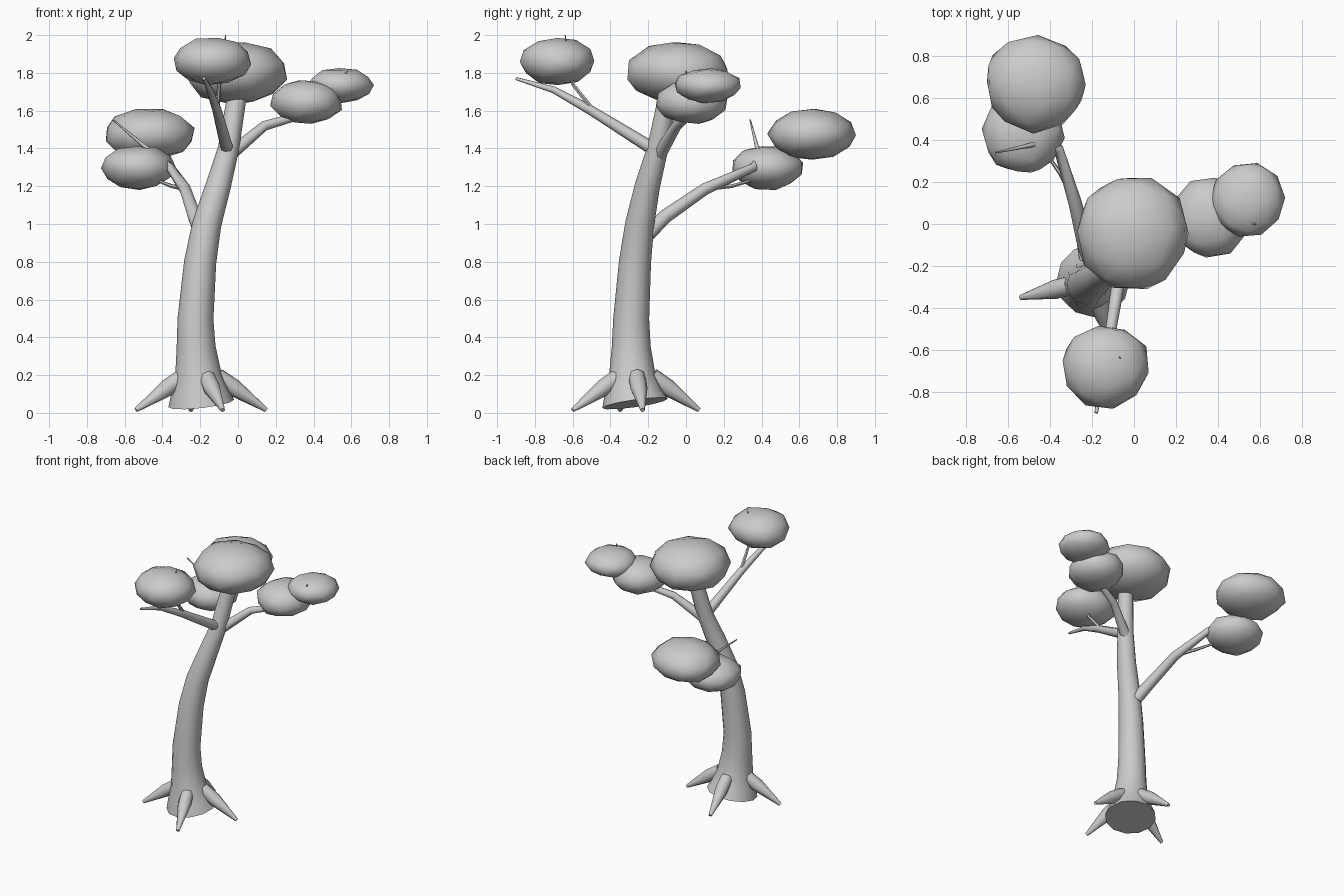
import bpy, bmesh, math, random
from mathutils import Vector, Euler

random.seed(4)
if "Cube" in bpy.data.objects:
    bpy.data.objects.remove(bpy.data.objects["Cube"])

grey = bpy.data.materials.new("plain grey")
grey.use_nodes = True
COLOUR = (0.6, 0.6, 0.6, 1)
grey.diffuse_color = COLOUR
grey.node_tree.nodes["Principled BSDF"].inputs["Base Color"].default_value = COLOUR


def finish(name, bm, sharp=50):
    bmesh.ops.recalc_face_normals(bm, faces=bm.faces)
    mesh = bpy.data.meshes.new(name)
    bm.to_mesh(mesh)
    bm.free()
    mesh.materials.append(grey)
    ob = bpy.data.objects.new(name, mesh)
    bpy.context.collection.objects.link(ob)
    bpy.ops.object.select_all(action='DESELECT')
    ob.select_set(True)
    bpy.context.view_layer.objects.active = ob
    bpy.ops.object.shade_smooth_by_angle(angle=math.radians(sharp))
    return ob


def tube(name, path, sides=8):
    """Tapered limb through (x, y, z, radius) stations."""
    bm = bmesh.new()
    pts = [Vector(p[:3]) for p in path]
    rings = []
    for i, p in enumerate(pts):
        tangent = (pts[min(i + 1, len(pts) - 1)] - pts[max(i - 1, 0)]).normalized()
        ref = Vector((0, 1, 0)) if abs(tangent.z) > 0.8 else Vector((0, 0, 1))
        u = tangent.cross(ref).normalized()
        v = tangent.cross(u)
        ring = []
        for k in range(sides):
            a = math.tau * k / sides
            ring.append(bm.verts.new(p + (u * math.cos(a) + v * math.sin(a)) * path[i][3]))
        rings.append(ring)
    for low, high in zip(rings, rings[1:]):
        for k in range(sides):
            n = (k + 1) % sides
            bm.faces.new((low[k], low[n], high[n], high[k]))
    bm.faces.new(rings[0])
    bm.faces.new(rings[-1])
    return finish(name, bm)


def foliage(name, low, high, turn):
    """Faceted leaf clump, turned a little and fitted between two corners."""
    bm = bmesh.new()
    bmesh.ops.create_icosphere(bm, subdivisions=2, radius=1)
    rot = Euler(turn).to_matrix()
    for v in bm.verts:
        v.co = rot @ (v.co * random.uniform(0.96, 1.04))
    for axis in range(3):
        values = [v.co[axis] for v in bm.verts]
        a, b = min(values), max(values)
        for v in bm.verts:
            t = (v.co[axis] - a) / (b - a)
            v.co[axis] = low[axis] + t * (high[axis] - low[axis])
    return finish(name, bm, 60)


# Trunk, flared at the base and leaning
tube("trunk", [
    (-.195, -.27, .05, .175), (-.203, -.28, .12, .15), (-.21, -.285, .2, .123),
    (-.222, -.29, .35, .103), (-.225, -.29, .5, .095), (-.2, -.27, .8, .085),
    (-.165, -.245, 1, .077), (-.105, -.205, 1.2, .067), (-.05, -.15, 1.4, .056),
    (-.01, -.1, 1.65, .052), (.01, -.07, 1.8, .045)], 12)

# Roots
roots = {"right_root": (-.54, -.35), "left_root": (.15, -.23),
         "front_root": (-.08, -.6), "back_root": (-.25, .07)}
core = Vector((-.2, -.27, 0))
for name, (x, y) in roots.items():
    tip = Vector((x, y, .015))
    out = (tip - core).normalized()
    start = core + out * .09 + Vector((0, 0, .19))
    mid = start.lerp(tip, .35)
    tube(name, [(*start, .045), (*mid, .046), (*tip, .012)])

# Front branch and its twig
tube("front_branch", [(-.05, -.13, 1.37, .036), (-.11, -.5, 1.6, .026),
                      (-.15, -.7, 1.71, .018), (-.18, -.9, 1.77, .008)])
tube("front_twig", [(-.11, -.48, 1.59, .013), (-.1, -.6, 1.74, .01),
                    (-.065, -.64, 2, .003)], 6)

# Left branch
tube("left_branch", [(-.04, -.14, 1.37, .037), (.14, -.05, 1.52, .027),
                     (.28, 0, 1.56, .022), (.45, .02, 1.65, .013),
                     (.58, 0, 1.81, .004)])

# Back branch and its twigs
tube("back_branch", [(-.19, -.2, .95, .042), (-.23, -.11, 1.04, .038),
                     (-.28, .1, 1.185, .032), (-.36, .36, 1.3, .024),
                     (-.47, .38, 1.39, .012), (-.66, .34, 1.55, .004)])
tube("back_twig", [(-.29, .13, 1.19, .014), (-.35, .24, 1.2, .011),
                   (-.45, .38, 1.24, .006)], 6)

# Leaf clumps
foliage("crown_foliage", (-.27, -.31, 1.64), (.26, .22, 1.96), (.2, .15, .3))
foliage("front_foliage", (-.34, -.88, 1.735), (.07, -.485, 1.985), (.1, .1, .8))
foliage("left_inner_foliage", (.17, -.16, 1.53), (.55, .22, 1.76), (.1, -.2, .5))
foliage("left_outer_foliage", (.36, -.06, 1.64), (.72, .29, 1.825), (-.1, .1, 1))
foliage("back_lower_foliage", (-.725, .245, 1.18), (-.33, .62, 1.41), (.2, -.1, .2))
foliage("back_upper_foliage", (-.7, .43, 1.34), (-.23, .9, 1.61), (.15, .25, .6))
